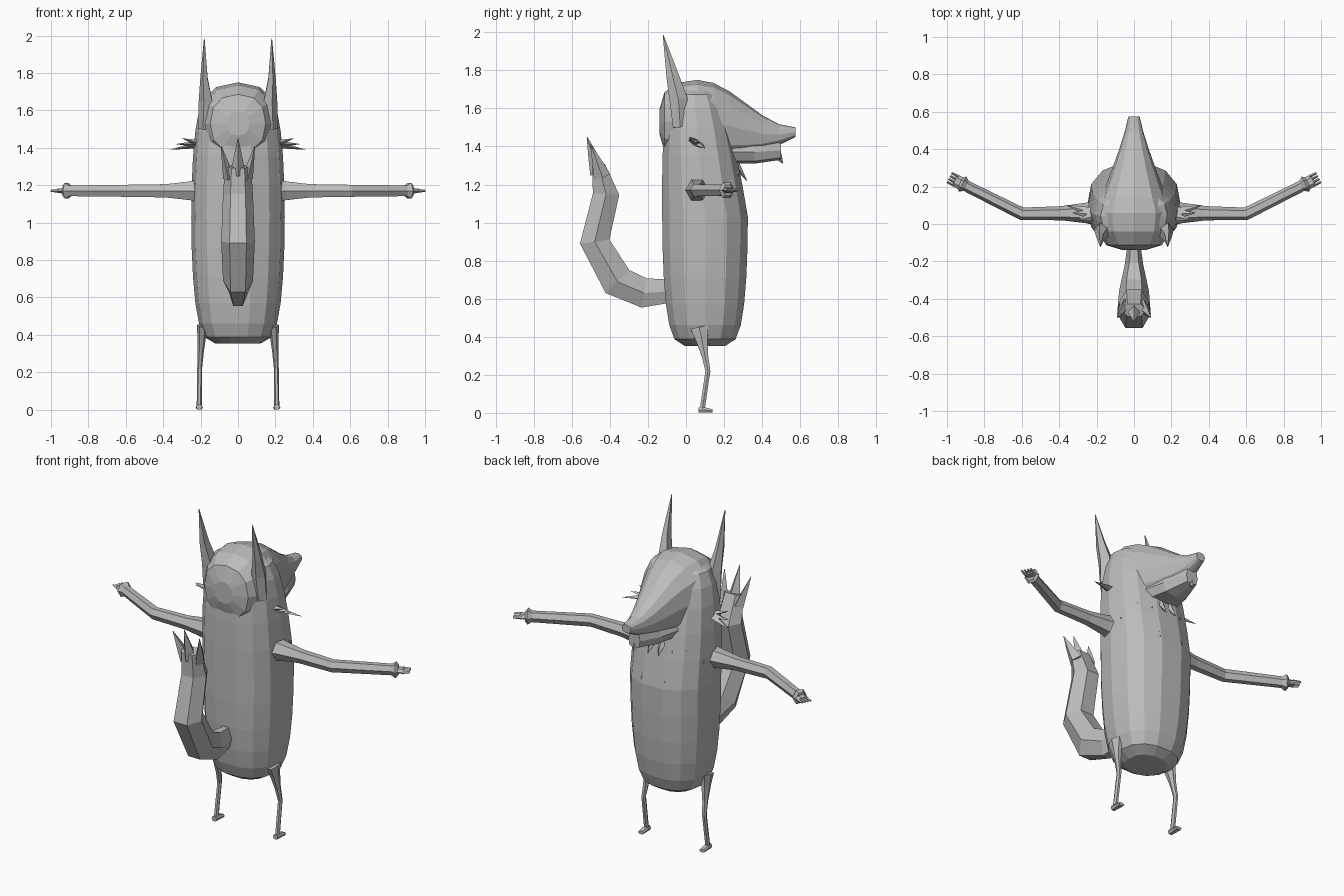
import bpy, bmesh
from math import cos, sin, pi, radians, copysign
from mathutils import Vector

cube = bpy.data.objects.get("Cube")
if cube:
    bpy.data.objects.remove(cube)

fur = bpy.data.materials.new("grey fur")
fur.use_nodes = True
grey = (0.5, 0.5, 0.5, 1)
fur.diffuse_color = grey
fur.node_tree.nodes["Principled BSDF"].inputs["Base Color"].default_value = grey

X, Y, Z = Vector((1, 0, 0)), Vector((0, 1, 0)), Vector((0, 0, 1))


def at(x, y, z):
    return Vector((x, y, z))


def loft(name, centres, widths, depths, wide=X, sides=6, normal=None, power=1, side=1):
    """Skin rings placed along the centres; wide is the width axis, side flips x."""
    bm = bmesh.new()
    rings = []
    last = len(centres) - 1
    for i, (centre, width, depth) in enumerate(zip(centres, widths, depths)):
        along = normal or (centres[min(i + 1, last)] - centres[max(i - 1, 0)]).normalized()
        across = (wide - along * wide.dot(along)).normalized()
        over = along.cross(across)
        ring = []
        for k in range(sides):
            angle = 2 * pi * k / sides
            u, v = (copysign(abs(f) ** power, f) for f in (cos(angle), sin(angle)))
            point = centre + across * width * u + over * depth * v
            point.x *= side
            ring.append(bm.verts.new(point))
        rings.append(ring)
    for lower, upper in zip(rings, rings[1:]):
        for k in range(sides):
            n = (k + 1) % sides
            bm.faces.new((lower[k], lower[n], upper[n], upper[k]))
    bm.faces.new(rings[0])
    bm.faces.new(rings[-1])
    bmesh.ops.recalc_face_normals(bm, faces=bm.faces)
    mesh = bpy.data.meshes.new(name)
    bm.to_mesh(mesh)
    bm.free()
    mesh.materials.append(fur)
    part = bpy.data.objects.new(name, mesh)
    bpy.context.collection.objects.link(part)


def spike(name, base, tip, width, depth, wide=X, side=1):
    """A four-sided tuft, slightly swollen in the middle."""
    shape = (1, 0.6, 0.04)
    loft(name, [base, base.lerp(tip, 0.45), tip], [width * f for f in shape],
         [depth * f for f in shape], wide, sides=4, side=side)


def pair(build, name, *args, **options):
    """Build a part on the left and its mirror image on the right."""
    for label, side in (("left", 1), ("right", -1)):
        build(f"{label}_{name}", *args, side=side, **options)


# Torso: a long blunt capsule that leans back toward the neck
centres, widths, depths = [], [], []
for step in range(-6, 7):
    angle = radians(step * 14.2)
    lean = max(0, sin(angle))
    swell = cos(angle) ** 0.3
    centres.append(at(0, 0.1 - 0.06 * lean, 1.03 + 0.68 * sin(angle)))
    widths.append(0.25 * swell)
    depths.append((0.23 - 0.05 * lean) * swell)
loft("torso", centres, widths, depths, sides=14, normal=Z, power=0.85)

# Head: a rounded skull, then a snout that sweeps down and narrows
centres, widths, depths = [], [], []
for angle in (85, 60, 30):
    swell = cos(radians(angle)) ** 0.5
    centres.append(at(0, 0.06 - 0.2 * sin(radians(angle)), 1.53))
    widths.append(0.21 * swell)
    depths.append(0.22 * swell)
for step in range(7):
    t = step / 6
    top = 1.625 + 0.125 * cos(pi * t)
    bottom = 1.31 + 0.14 * t * t
    centres.append(at(0, 0.06 + 0.515 * t, (top + bottom) / 2))
    widths.append(0.03 + 0.18 * (1 - t) ** 1.2)
    depths.append((top - bottom) / 2)
loft("head", centres, widths, depths, sides=12, normal=Y, power=0.85)

# Jaw with a small pointed chin
loft("jaw", [at(0, 0.2, 1.37), at(0, 0.36, 1.37), at(0, 0.5, 1.38)],
     (0.13, 0.09, 0.04), (0.06, 0.06, 0.05), sides=8, normal=Y, power=0.7)
spike("chin_tuft", at(0, 0.47, 1.37), at(0, 0.51, 1.31), 0.03, 0.03)

# Curled tail ending in three points
tail = [at(0, -0.08, 0.64), at(0, -0.22, 0.63), at(0, -0.36, 0.69),
        at(0, -0.48, 0.9), at(0, -0.42, 1.15), at(0, -0.46, 1.3)]
loft("tail", tail, (0.03, 0.05, 0.08, 0.09, 0.08, 0.07),
     (0.07, 0.09, 0.1, 0.09, 0.08, 0.04))
spike("tail_tip_middle", tail[-1] - Z * 0.04, at(0, -0.52, 1.45), 0.04, 0.045)
pair(spike, "tail_tip", at(0.05, -0.44, 1.24), at(0.09, -0.5, 1.41), 0.03, 0.045)

# Tall pointed ears
pair(loft, "ear", [at(0.175, -0.03, 1.5), at(0.17, -0.04, 1.65),
                   at(0.18, -0.07, 1.77), at(0.18, -0.12, 1.985)],
     (0.04, 0.04, 0.022, 0.002), (0.04, 0.05, 0.035, 0.002), sides=5)

# Cheek whiskers fan outward
for i in range(3):
    pair(spike, f"cheek_tuft_{i}", at(0.19, 0.05, 1.42),
         at(0.36 - 0.03 * i, 0.1 - 0.04 * i, 1.39 + 0.03 * i), 0.035, 0.02, Y)

# Arms bend at the elbow and end in a flared cuff
shoulder, elbow, wrist = at(0.17, 0.06, 1.17), at(0.6, 0.055, 1.17), at(0.93, 0.22, 1.17)
arm = [shoulder, shoulder.lerp(elbow, 0.2), shoulder.lerp(elbow, 0.5), elbow,
       elbow.lerp(wrist, 0.9), elbow.lerp(wrist, 0.96), wrist]
loose = (0.08, 0.055, 0.038, 0.034, 0.03, 0.045, 0.03)
pair(loft, "arm", arm, loose, [r + 0.003 for r in loose], Y)

# Flat palm and four fingers
reach = (wrist - elbow).normalized()
spread = reach.cross(Z)
pair(loft, "palm", [wrist - reach * 0.01, wrist + reach * 0.03],
     (0.035, 0.033), (0.018, 0.013), Y)
for i in range(4):
    knuckle = wrist + reach * 0.02 + spread * 0.018 * (i - 1.5)
    pair(loft, f"finger_{i}", [knuckle, knuckle + reach * 0.045],
         (0.008, 0.006), (0.01, 0.006), Y, sides=4)

# Thin legs with bent knees and small feet
hip, knee, ankle = at(0.19, 0.07, 0.45), at(0.205, 0.115, 0.22), at(0.207, 0.085, 0.015)
pair(loft, "leg", [hip, hip.lerp(knee, 0.3), hip.lerp(knee, 0.65), knee, ankle],
     (0.03, 0.022, 0.016, 0.013, 0.014), (0.055, 0.035, 0.02, 0.015, 0.015))
pair(loft, "foot", [ankle - Y * 0.02, ankle + Y * 0.015, ankle + at(0, 0.055, -0.005)],
     (0.016, 0.017, 0.02), (0.015, 0.015, 0.01), normal=Y, power=0.7)

# Ragged ruff, chest and shoulder tufts
for i in range(3):
    x = 0.03 + 0.06 * i
    pair(spike, f"ruff_{i}", at(x, 0.25 - 0.025 * i, 1.32),
         at(x * 1.15, 0.32 - 0.04 * i, 1.22 + 0.02 * i), 0.035, 0.025)
pair(spike, "chest_tuft", at(0.07, 0.27, 1.16), at(0.08, 0.32, 1.05), 0.04, 0.025)
pair(spike, "shoulder_tuft", at(0.17, 0.12, 1.25), at(0.24, 0.17, 1.17), 0.03, 0.03, Y)
